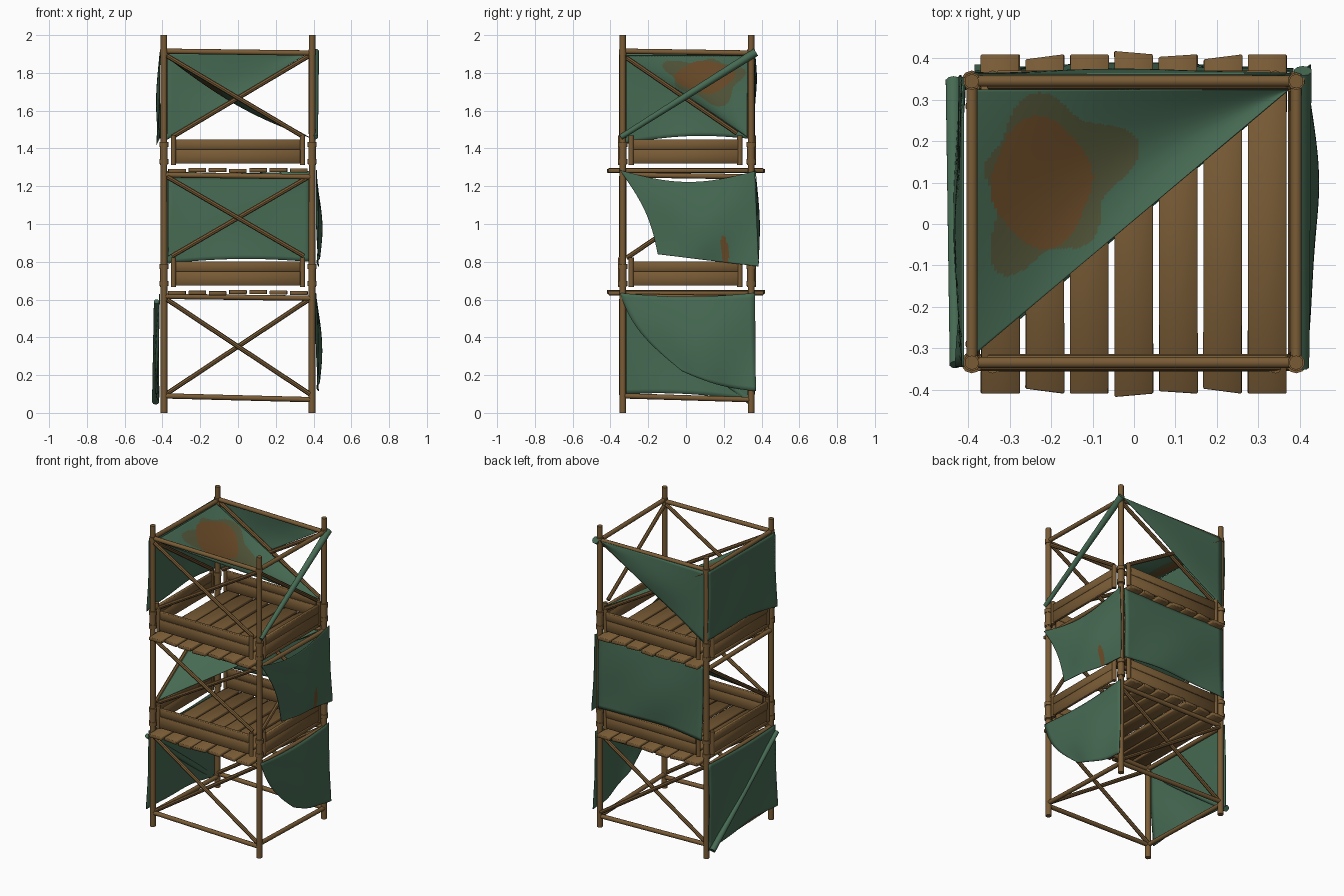
import bpy, bmesh, math, random
from mathutils import Vector

if "Cube" in bpy.data.objects:
    bpy.data.objects.remove(bpy.data.objects["Cube"])

random.seed(4)


def mat(name, rgb):
    m = bpy.data.materials.new(name)
    m.diffuse_color = (*rgb, 1)
    m.use_nodes = True
    m.node_tree.nodes["Principled BSDF"].inputs["Base Color"].default_value = m.diffuse_color
    return m


WOOD = mat("wood brown", (0.19, 0.105, 0.036))
GREEN = mat("canvas green", (0.062, 0.145, 0.087))
STAIN = mat("stain brown", (0.15, 0.073, 0.022))
FADE = mat("stain edge olive", (0.088, 0.095, 0.042))

X, YF, YB = 0.392, -0.335, 0.345     # post positions
LEVELS = [0.637, 1.283]              # deck heights


def finish(name, bm, mats, angle=40):
    me = bpy.data.meshes.new(name)
    bmesh.ops.recalc_face_normals(bm, faces=bm.faces[:])
    bm.to_mesh(me)
    bm.free()
    for m in mats:
        me.materials.append(m)
    ob = bpy.data.objects.new(name, me)
    bpy.context.collection.objects.link(ob)
    bpy.ops.object.select_all(action='DESELECT')
    ob.select_set(True)
    bpy.context.view_layer.objects.active = ob
    bpy.ops.object.shade_smooth_by_angle(angle=math.radians(angle))
    return ob


def rod(name, p, q, r, r2=None, m=WOOD, sides=10):
    p, q = Vector(p), Vector(q)
    d = q - p
    bm = bmesh.new()
    bmesh.ops.create_cone(bm, cap_ends=True, segments=sides, radius1=r,
                          radius2=r if r2 is None else r2, depth=d.length)
    rot = d.to_track_quat('Z', 'Y').to_matrix()
    for v in bm.verts:
        v.co = rot @ v.co + (p + q) / 2
    return finish(name, bm, [m])


def board(name, centre, size, yaw=0.0, slant=0.0):
    bm = bmesh.new()
    bmesh.ops.create_cube(bm, size=1)
    c, s = math.cos(yaw), math.sin(yaw)
    for v in bm.verts:
        x, y, z = (v.co[i] * size[i] for i in range(3))
        y += slant * (v.co.x - 0.5) * (1 if v.co.y > 0 else -1)
        v.co = Vector((x * c - y * s, x * s + y * c, z)) + Vector(centre)
    bmesh.ops.bevel(bm, geom=bm.edges[:], offset=min(size) * 0.12, segments=1, affect='EDGES')
    return finish(name, bm, [WOOD], 50)


def cloth(name, p00, p10, p01, p11, out, bulge=0.03, top=0.0, bottom=0.0, side=0.0,
          rule=None, n=22, wave=0.006):
    """Sheet over four corners: 00/10 along the top, 01/11 along the bottom."""
    p00, p10, p01, p11, out = map(Vector, (p00, p10, p01, p11, out))
    bm = bmesh.new()
    g = []
    for j in range(n + 1):
        v = j / n
        row = []
        for i in range(n + 1):
            u = i / n
            p = (p00 * (1 - u) + p10 * u) * (1 - v) + (p01 * (1 - u) + p11 * u) * v
            p = p + out * (bulge * math.sin(math.pi * u) * math.sin(math.pi * v)
                           + wave * math.sin(9 * u + 5 * v) * v)
            p.z += math.sin(math.pi * u) * (bottom * v - top * (1 - v))
            p += (p10 - p00) * side * math.sin(math.pi * v) * (1 - u)
            row.append(bm.verts.new(p))
        g.append(row)
    for j in range(n):
        for i in range(n):
            f = bm.faces.new((g[j][i], g[j][i + 1], g[j + 1][i + 1], g[j + 1][i]))
            if rule:
                f.material_index = rule(f.calc_center_median())
    bmesh.ops.remove_doubles(bm, verts=bm.verts[:], dist=1e-5)
    ob = finish(name, bm, [GREEN, STAIN, FADE], 60)
    sol = ob.modifiers.new("thickness", 'SOLIDIFY')
    sol.thickness = 0.004
    sol.offset = 0
    return ob


# corner posts with joint sleeves and top lashings
for sx in (-1, 1):
    for y in (YF, YB):
        rod("corner_post", (sx * X, y, 0), (sx * X, y, 2), 0.018, 0.017, sides=12)
        for z in LEVELS:
            rod("joint_sleeve", (sx * X, y, z + 0.03), (sx * X, y, z + 0.15), 0.021)
            for dz in (0.035, 0.125):
                rod("joint_collar", (sx * X, y, z + dz), (sx * X, y, z + dz + 0.025), 0.026)
        rod("top_lashing", (sx * X, y, 1.895), (sx * X, y, 1.925), 0.021)

# horizontal rails
for z in (0.08, 0.612, 1.255, 1.91):
    tilt = 0.01 if z < 0.1 else 0.005
    for y in (YF, YB):
        rod("cross_rail", (-X, y, z + tilt), (X, y, z - tilt), 0.014)
    for sx in (-1, 1):
        rod("side_rail", (sx * X, YF, z + tilt), (sx * X, YB, z - tilt), 0.014)

# cross braces, front and back
for lo, hi in ((0.1, 0.6), (0.83, 1.25), (1.46, 1.89)):
    for y, s in ((YF, 1), (YB, -1)):
        for k in (-1, 1):
            e = 0.35 if lo > 0.5 else 0.38
            rod("cross_brace", (-e * k, y + s * 0.008 * k, lo), (0.375 * k, y + s * 0.008 * k, hi), 0.0125, sides=8)

# side braces on the upper storeys
for sx in (-1, 1):
    rod("side_brace", (sx * 0.385, YF + 0.02, 0.82), (sx * 0.385, YB - 0.02, 1.25), 0.0125, sides=8)
    rod("side_brace", (sx * 0.385, YF + 0.02, 1.88), (sx * 0.385, 0.27, 1.48), 0.0125, sides=8)

# decks and kick boards
for z in LEVELS:
    for i in range(7):
        board("deck_plank", (-0.323 + 0.1075 * i, 0, z + random.uniform(-0.004, 0.004)),
              (0.093, 0.82, 0.022), random.uniform(-0.003, 0.003), (0, 0.012, 0, -0.008, 0.006, 0.012, 0)[i])
    for y in (YF - 0.012, YB + 0.012):
        board("kick_board_low", (0, y, z + 0.075), (0.66, 0.018, 0.075))
        board("kick_board_high", (0, y + 0.004, z + 0.138), (0.66, 0.02, 0.052))
        for sx in (-1, 1):
            rod("kick_post", (sx * 0.342, y, z + 0.03), (sx * 0.342, y, z + 0.185), 0.014)
    for sx in (-1, 1):
        x = sx * (X + 0.002)
        board("side_kick_board_low", (x, 0, z + 0.075), (0.018, 0.56, 0.075))
        board("side_kick_board_high", (x, 0, z + 0.138), (0.02, 0.56, 0.052))
        for y in (-0.29, 0.285):
            rod("side_kick_post", (x, y, z + 0.03), (x, y, z + 0.185), 0.014)


# stained sloping sheet inside the top storey
def roof_stain(c):
    a = math.atan2(c.y - 0.1, c.x + 0.225)
    d = math.hypot((c.x + 0.225) / 0.12, (c.y - 0.1) / 0.155)
    if d < 1 + 0.05 * math.sin(4 * a + 0.8):
        return 1
    ring = 1.2 + 0.2 * math.cos(a - 0.5) + 0.12 * math.sin(5 * a - 0.5)
    ring += 0.55 * max(0, math.cos(a - 0.35)) ** 14 + 0.5 * max(0, math.cos(a + 2.0)) ** 14
    return 2 if d < ring else 0


cloth("sloping_roof_sheet", (0.375, 0.325, 1.46), (-0.385, -0.315, 1.89), (0.375, 0.325, 1.46),
      (-0.385, 0.325, 1.89), (0, 0, -1), 0.045, rule=roof_stain, n=100, wave=0)

# sloping sheet inside the middle storey: high along the back, low at front left
cloth("sloping_middle_sheet", (-0.37, -0.31, 0.83), (-0.37, 0.32, 1.25), (-0.37, -0.31, 0.83),
      (0.37, 0.32, 1.25), (0, 0, -1), 0.005, wave=0)

# back sheets
cloth("back_top_sheet", (0.38, 0.362, 1.91), (-0.385, 0.362, 1.91), (0.38, 0.362, 1.91),
      (-0.385, 0.362, 1.44), (0, 1, 0), 0.01, wave=0.003)
cloth("back_middle_sheet", (0.385, 0.368, 1.28), (-0.385, 0.368, 1.28), (0.385, 0.378, 0.8),
      (-0.385, 0.378, 0.79), (0, 1, 0), 0.012, top=0.01, bottom=0.02)

# left sheets
cloth("left_top_sheet", (-0.413, 0.355, 1.91), (-0.413, -0.345, 1.91), (-0.413, 0.355, 1.45),
      (-0.425, -0.345, 1.42), (-1, 0, 0), 0.012, bottom=0.03)
cloth("left_low_sheet", (-0.415, 0.355, 0.63), (-0.415, -0.345, 0.63), (-0.425, 0.36, 0.06),
      (-0.432, -0.34, 0.1), (-1, 0, 0), 0.01, top=0.01, bottom=0.02)
rod("left_low_sheet_fold", (-0.436, 0.345, 0.06), (-0.432, -0.34, 0.59), 0.02, 0.014, GREEN)


# right sheets
def small_stain(c):
    return 1 if math.hypot((c.y - 0.205 - 0.1 * (0.86 - c.z)) / 0.02, (c.z - 0.86) / 0.08) < 1 else 0


cloth("right_middle_sheet", (0.415, -0.35, 1.285), (0.415, 0.365, 1.28), (0.43, -0.15, 0.84),
      (0.42, 0.385, 0.775), (1, 0, 0), 0.022, top=0.06, bottom=0.0, side=0.05, rule=small_stain, n=70)
cloth("right_low_sheet", (0.412, -0.35, 0.635), (0.412, 0.365, 0.635), (0.43, -0.02, 0.22),
      (0.42, 0.37, 0.115), (1, 0, 0), 0.022, top=0.02, bottom=-0.02, side=-0.08)
rod("right_rolled_sheet", (0.41, -0.345, 1.46), (0.408, 0.37, 1.91), 0.014, 0.022, GREEN)
